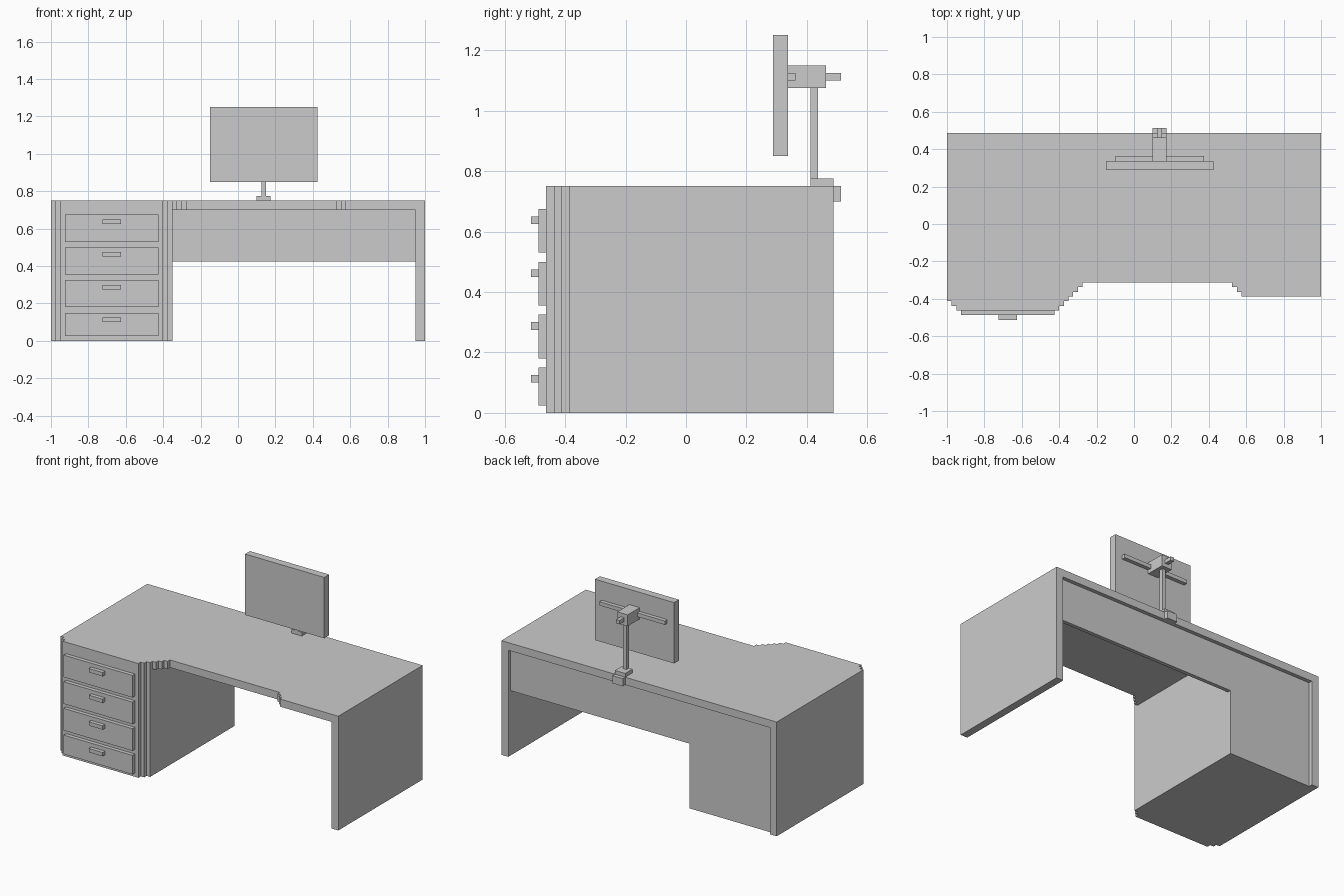
import bpy, bmesh

if "Cube" in bpy.data.objects:
    bpy.data.objects.remove(bpy.data.objects["Cube"])

U = 0.025  # grid step used for all stepped edges


def prism(name, outline, z0, z1):
    """Extrude a flat outline upwards from z0 to z1."""
    bm = bmesh.new()
    base = bm.faces.new([bm.verts.new((x, y, z0)) for x, y in outline])
    top = bmesh.ops.extrude_face_region(bm, geom=[base])["geom"]
    bmesh.ops.translate(bm, vec=(0, 0, z1 - z0),
                        verts=[v for v in top if isinstance(v, bmesh.types.BMVert)])
    bmesh.ops.recalc_face_normals(bm, faces=bm.faces)
    mesh = bpy.data.meshes.new(name)
    bm.to_mesh(mesh)
    bm.free()
    obj = bpy.data.objects.new(name, mesh)
    bpy.context.collection.objects.link(obj)
    return obj


def box(name, x, y, z):
    return prism(name, [(x[0], y[0]), (x[1], y[0]), (x[1], y[1]), (x[0], y[1])], *z)


def stairs(x, y, turns):
    """Front edge walked left to right: each turn is (rise in y, run in x) in grid steps."""
    pts = [(x, y)]
    for dy, dx in turns:
        if dy:
            y += dy * U
            pts.append((x, y))
        x += dx * U
        pts.append((x, y))
    return pts


BACK, RECESS = 0.4875, 0.4625

# Stepped front edges of the cabinet and of the whole top
corner = [(0, 1), (-1, 1), (-1, 22), (1, 1), (1, 1)]
sweep = [(1, 1), (1, 1), (1, 1), (1, 32), (-1, 1), (-1, 1), (-1, 17)]

# Desk top
prism("desk_top", stairs(-1, -0.4125, corner + sweep) + [(1, BACK), (-1, BACK)], 0.70, 0.75)

# Drawer cabinet with the left side panel standing proud at the back
prism("drawer_cabinet", stairs(-1, -0.4125, corner)
      + [(-0.35, RECESS), (-0.95, RECESS), (-0.95, BACK), (-1, BACK)], 0, 0.70)

# Right leg panel and back panel
box("right_leg_panel", (0.95, 1), (-0.3875, BACK), (0, 0.70))
box("back_panel", (-0.35, 0.95), (RECESS - U, RECESS), (0.425, 0.70))

# Drawers with handles
for i in range(4):
    top = 0.15 + 0.175 * i
    bottom = max(top - 0.15, 0.025) if i == 0 else top - 0.15 + 0.005
    box(f"drawer_front_{i + 1}", (-0.925, -0.425), (-0.4875, -0.4625), (bottom, top))
    box(f"drawer_handle_{i + 1}", (-0.725, -0.625), (-0.5125, -0.4875), (top - 0.05, top - 0.025))

# Monitor and its mounting arm
box("monitor_screen", (-0.15, 0.425), (0.2875, 0.3375), (0.85, 1.25))
box("monitor_crossbar", (-0.10, 0.375), (0.3375, 0.3625), (1.10, 1.125))
box("monitor_bracket", (0.10, 0.175), (0.3375, 0.4625), (1.075, 1.15))
box("bracket_knob", (0.125, 0.15), (0.4625, 0.5125), (1.10, 1.125))
box("monitor_pole", (0.125, 0.15), (0.4125, 0.4375), (0.775, 1.075))
box("clamp_plate", (0.10, 0.175), (0.4125, BACK), (0.75, 0.775))
box("clamp_hook", (0.10, 0.175), (BACK, 0.5125), (0.70, 0.75))
